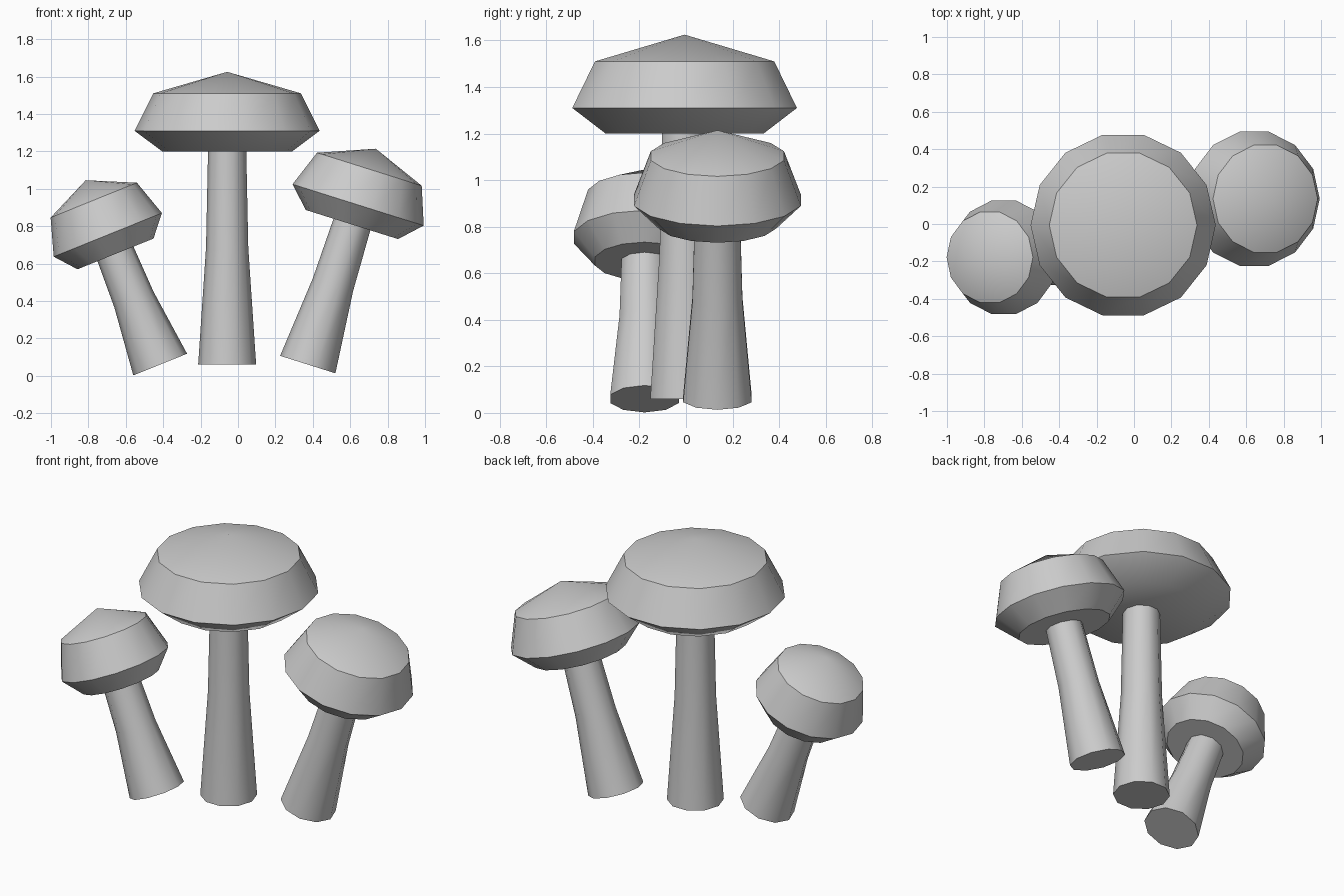
import bpy
import bmesh
from math import cos, sin, pi, radians

cube = bpy.data.objects.get("Cube")
if cube:
    bpy.data.objects.remove(cube, do_unlink=True)

grey = bpy.data.materials.new("plain_grey")
grey.use_nodes = True
grey.diffuse_color = (0.6, 0.6, 0.6, 1)
grey.node_tree.nodes["Principled BSDF"].inputs["Base Color"].default_value = (0.6, 0.6, 0.6, 1)


def lathe(name, profile, sides, location, tilt):
    """Turn a (radius, height) profile around z; zero radius makes a tip."""
    bm = bmesh.new()
    rings = []
    for r, z in profile:
        count = sides if r else 1
        rings.append([bm.verts.new((r * cos(2 * pi * i / sides), r * sin(2 * pi * i / sides), z))
                      for i in range(count)])
    for low, high in zip(rings, rings[1:]):
        for i in range(sides):
            j = (i + 1) % sides
            if len(high) == 1:
                bm.faces.new((low[i], low[j], high[0]))
            else:
                bm.faces.new((low[i], low[j], high[j], high[i]))
    for ring in (rings[0], rings[-1]):
        if len(ring) > 1:
            bm.faces.new(ring)
    bmesh.ops.recalc_face_normals(bm, faces=bm.faces)
    mesh = bpy.data.meshes.new(name)
    bm.to_mesh(mesh)
    bm.free()
    mesh.materials.append(grey)
    obj = bpy.data.objects.new(name, mesh)
    bpy.context.collection.objects.link(obj)
    obj.location = location
    obj.rotation_euler = (0, radians(tilt), 0)
    bpy.ops.object.select_all(action="DESELECT")
    obj.select_set(True)
    bpy.context.view_layer.objects.active = obj
    bpy.ops.object.shade_smooth_by_angle(angle=radians(38))


def mushroom(side, x, y, tilt, cap_base, width):
    """A flared stem with a faceted cap; both share the same leaning axis."""
    base = (x, y, 0.06)
    top = cap_base + 0.11
    stem = [(0.155, 0), (0.113, top / 2), (0.1, top)]
    cap = [(0.348 * width, cap_base), (0.495 * width, top),
           (0.395 * width, cap_base + 0.31), (0, cap_base + 0.425)]
    lathe(side + "_stem", stem, 10, base, tilt)
    lathe(side + "_cap", cap, 14, base, tilt)


mushroom("middle", -0.058, -0.006, 0, 1.14, 1)
mushroom("left", 0.373, 0.135, 17.5, 0.785, 0.743)
mushroom("right", -0.416, -0.178, -22, 0.638, 0.63)
